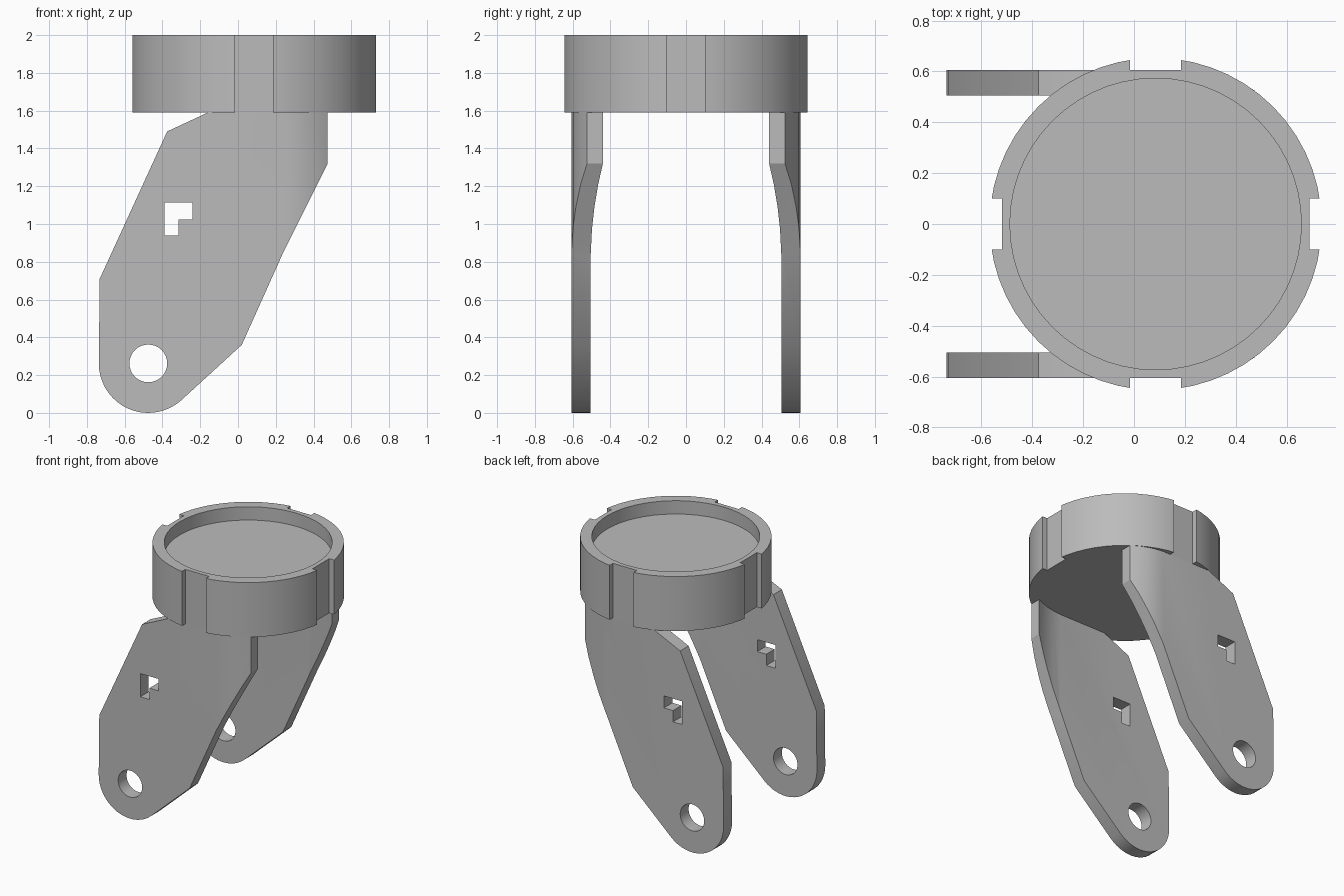
import bpy, math
import bmesh
from mathutils import Vector

default = bpy.data.objects.get("Cube")
if default:
    bpy.data.objects.remove(default, do_unlink=True)

grey = bpy.data.materials.new("plain_grey")
grey.use_nodes = True
grey.diffuse_color = (0.5, 0.5, 0.5, 1)
grey.node_tree.nodes["Principled BSDF"].inputs["Base Color"].default_value = (0.5, 0.5, 0.5, 1)

CX = 0.085            # axis of the round cap
CAP_BOTTOM, CAP_TOP = 1.59, 2.0


def prism(name, points, axis, low, high):
    """Extrude a 2D outline along y (points are x, z) or z (points are x, y)."""
    bm = bmesh.new()
    place = (lambda p, d: (p[0], d, p[1])) if axis == "y" else (lambda p, d: (p[0], p[1], d))
    face = bm.faces.new([bm.verts.new(place(p, low)) for p in points])
    grown = bmesh.ops.extrude_face_region(bm, geom=[face])["geom"]
    move = Vector(place((0, 0), high - low))
    bmesh.ops.translate(bm, vec=move, verts=[v for v in grown if isinstance(v, bmesh.types.BMVert)])
    bmesh.ops.recalc_face_normals(bm, faces=bm.faces)
    mesh = bpy.data.meshes.new(name)
    bm.to_mesh(mesh)
    bm.free()
    mesh.materials.append(grey)
    obj = bpy.data.objects.new(name, mesh)
    bpy.context.collection.objects.link(obj)
    return obj


def arc(cx, cy, r, start=0, end=360, steps=56):
    count = steps if end - start == 360 else steps + 1
    angles = [math.radians(start + (end - start) * i / steps) for i in range(count)]
    return [(cx + r * math.cos(a), cy + r * math.sin(a)) for a in angles]


def rectangle(cx, cy, w, h):
    return [(cx - w / 2, cy - h / 2), (cx + w / 2, cy - h / 2),
            (cx + w / 2, cy + h / 2), (cx - w / 2, cy + h / 2)]


def combine(obj, tool, operation="DIFFERENCE"):
    mod = obj.modifiers.new("cut", "BOOLEAN")
    mod.operation, mod.solver, mod.object = operation, "EXACT", tool
    select(obj)
    bpy.ops.object.modifier_apply(modifier=mod.name)
    bpy.data.objects.remove(tool, do_unlink=True)


def select(obj):
    bpy.ops.object.select_all(action="DESELECT")
    obj.select_set(True)
    bpy.context.view_layer.objects.active = obj


def smooth(obj):
    select(obj)
    bpy.ops.object.shade_smooth_by_angle(angle=math.radians(25))


# Round cap with a shallow recess and four full-height notches
cap = prism("cap", arc(CX, 0, 0.653), "z", CAP_BOTTOM, CAP_TOP)
combine(cap, prism("recess_cutter", arc(CX, 0, 0.573), "z", 1.9, CAP_TOP + 0.1))
for dx, dy in ((1, 0), (-1, 0), (0, 1), (0, -1)):
    w, h = (0.2, 0.2)
    box = rectangle(CX + dx * 0.705, dy * 0.705, w, h)
    combine(cap, prism("notch_cutter", box, "z", CAP_BOTTOM - 0.1, CAP_TOP + 0.1))
smooth(cap)

# Arm shape seen from the side, with a rounded foot
PIVOT = (-0.475, 0.262)
outline = arc(*PIVOT, 0.262, 180, 312, 18) + [
    (0.02, 0.36), (0.24, 0.85), (0.475, 1.32), (0.475, CAP_BOTTOM),
    (-0.16, CAP_BOTTOM), (-0.375, 1.49), (-0.732, 0.71)]
# Arm thickness seen from above, bending inward under the cap
plan = [(-0.9, 0.605), (0.25, 0.605), (0.31, 0.597), (0.36, 0.583), (0.42, 0.558),
        (0.475, 0.524), (0.6, 0.43), (0.6, 0.36), (0.475, 0.44), (0.42, 0.465),
        (0.36, 0.485), (0.30, 0.498), (0.23, 0.505), (-0.9, 0.505)]
l_slot = [(-0.39, 1.115), (-0.24, 1.115), (-0.24, 1.025),
          (-0.315, 1.025), (-0.315, 0.94), (-0.39, 0.94)]

for name, side in (("back_arm", 1), ("front_arm", -1)):
    low, high = sorted((side * 0.3, side * 0.8))
    arm = prism(name, outline, "y", low, high)
    bend = prism("bend_tool", [(x, side * y) for x, y in plan], "z", -0.2, 1.8)
    combine(arm, bend, "INTERSECT")
    combine(arm, prism("axle_cutter", arc(*PIVOT, 0.1, steps=32), "y", low, high))
    combine(arm, prism("slot_cutter", l_slot, "y", low, high))
    smooth(arm)
